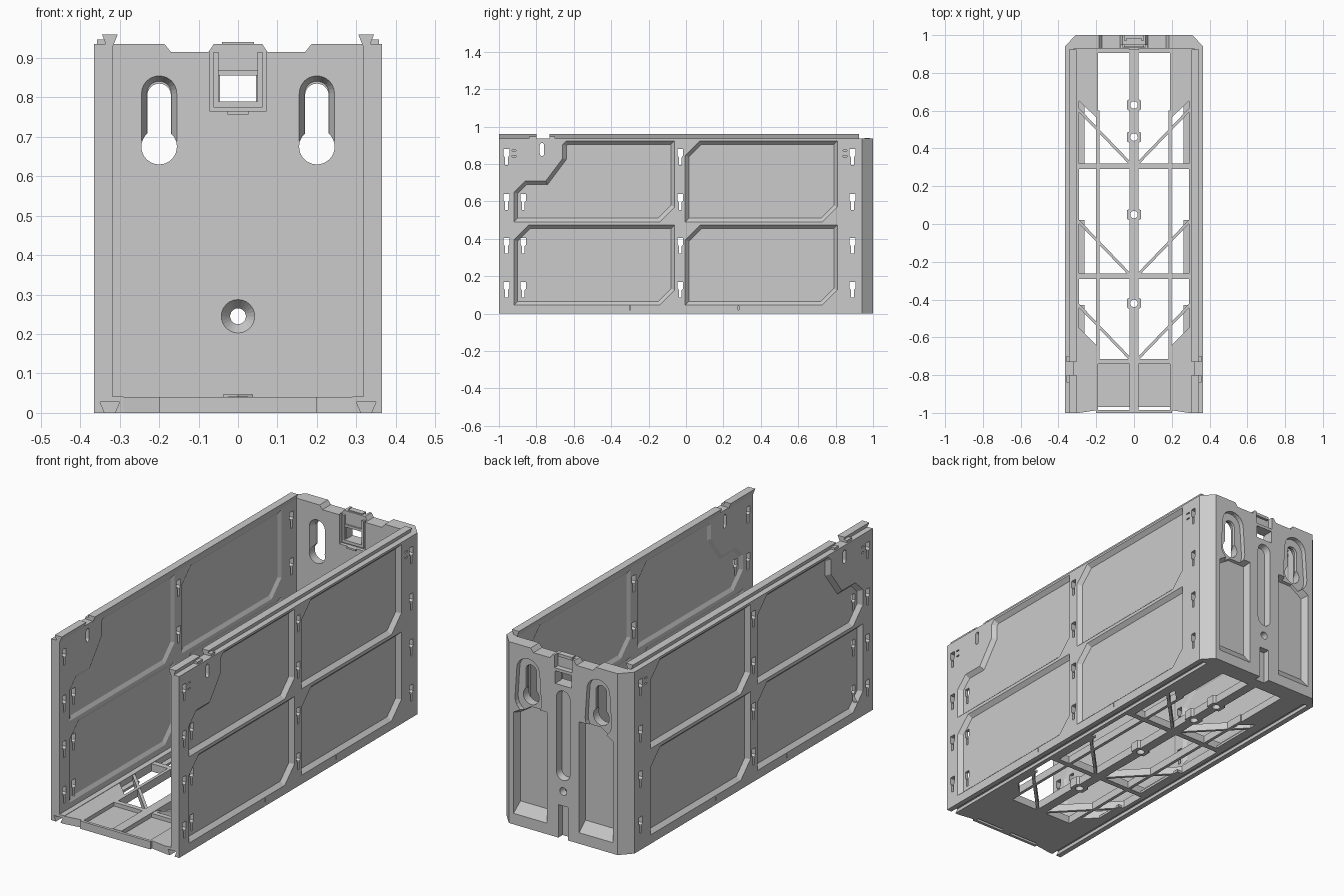
import bpy, bmesh, math
from mathutils import Vector

if "Cube" in bpy.data.objects:
    bpy.data.objects.remove(bpy.data.objects["Cube"])


def place(axis, t, u, v):
    return {'x': (t, u, v), 'y': (u, t, v), 'z': (u, v, t)}[axis]


def make(name, prisms):
    """One object from prisms (axis, start, end, outline[, end outline])."""
    bm = bmesh.new()
    for axis, a, b, p, *q in prisms:
        q = q[0] if q else p
        lo = [bm.verts.new(place(axis, a, *c)) for c in p]
        hi = [bm.verts.new(place(axis, b, *c)) for c in q]
        bm.faces.new(lo)
        bm.faces.new(hi)
        n = len(lo)
        for i in range(n):
            j = (i + 1) % n
            bm.faces.new((lo[i], lo[j], hi[j], hi[i]))
    bmesh.ops.recalc_face_normals(bm, faces=bm.faces)
    me = bpy.data.meshes.new(name)
    bm.to_mesh(me)
    bm.free()
    ob = bpy.data.objects.new(name, me)
    bpy.context.collection.objects.link(ob)
    return ob


def cut(ob, *groups):
    """Subtract each group of prisms in turn and bake the result."""
    for g in groups:
        tool = make("cutter", g)
        tool.hide_render = True
        m = ob.modifiers.new("cut", 'BOOLEAN')
        m.operation, m.solver, m.object = 'DIFFERENCE', 'EXACT', tool
        dg = bpy.context.evaluated_depsgraph_get()
        me = bpy.data.meshes.new_from_object(ob.evaluated_get(dg))
        ob.modifiers.clear()
        ob.data = me
        bpy.data.objects.remove(tool)


def rect(u0, u1, v0, v1):
    return [(u0, v0), (u1, v0), (u1, v1), (u0, v1)]


def arc(u, v, r, a0, a1, n=12):
    return [(u + r * math.cos(math.radians(a0 + (a1 - a0) * i / n)),
             v + r * math.sin(math.radians(a0 + (a1 - a0) * i / n))) for i in range(n + 1)]


def circle(u, v, r, n=24):
    return arc(u, v, r, 0, 360 - 360 / n, n - 1)


def flip(p, s):
    return [(s * u, v) for u, v in p]


def inset(p, d):
    """Move every edge of a counter-clockwise outline inward by d."""
    out = []
    for i, c in enumerate(p):
        a, b, c2 = Vector(p[i - 1]), Vector(c), Vector(p[(i + 1) % len(p)])
        e, f = (b - a).normalized(), (c2 - b).normalized()
        n1, n2 = Vector((-e.y, e.x)), Vector((-f.y, f.x))
        out.append(tuple(b + (n1 + n2) * d / (1 + n1.dot(n2))))
    return out


def panel(y0, y1, z0, z1, mirrored, stair=False):
    """Panel outline with two cut corners, or a stepped front top corner."""
    c = .08
    low = [(y0 + c, z0), (y1, z0)] if mirrored else [(y0, z0), (y1 - c, z0), (y1, z0 + c)]
    top = [(y1, z1 - c), (y1 - c, z1)] if mirrored else [(y1, z1)]
    if stair:
        top += [(-.64, z1), (-.66, z1 - .02), (-.66, .83), (-.75, .71), (-.86, .71), (y0, .65)]
    else:
        top += [(y0, z1)] if mirrored else [(y0 + c, z1), (y0, z1 - c)]
    return low + top + ([(y0, z0 + c)] if mirrored else [])


def panels(x0, x1, mirrored, zb):
    outlines = [panel(-.92, -.06, zb, .475, mirrored), panel(-.005, .81, zb, .475, mirrored),
                panel(-.92, -.06, .49, .925, mirrored, True),
                panel(-.005, .81, .49, .925, mirrored)]
    return [('x', x0, x1, p, inset(p, .02)) for p in outlines]


def hook(y, z):
    """Small slot, wide above and narrow below."""
    return [(y - .007, z - .045), (y + .007, z - .045), (y + .007, z - .005), (y + .015, z + .005),
            (y + .015, z + .04), (y - .015, z + .04), (y - .015, z + .005), (y - .007, z - .005)]


# Side walls with floor flange, lower dovetail groove and upper dovetail rail
wall = [(.29, 0), (.312, 0), (.30, .028), (.35, .028), (.338, 0), (.365, 0),
        (.365, .935), (.318, .935), (.318, .042), (.29, .042)]
rail = [(.317, .93), (.333, .93), (.345, .96), (.305, .96)]
slots = [(y, z) for y in (-.96, -.87, -.03, .89) for z in (.84, .6, .365, .13)
         if (y, z) != (-.87, .84)]
for s, side in ((1, "right"), (-1, "left")):
    w = make(side + "_wall", [('y', -1, .93, flip(wall, s))])
    through = [('x', s * .3, s * .4, hook(y, z)) for y, z in slots]
    through.append(('x', s * .3, s * .4,
                    arc(-.77, .9, .012, 0, 180, 8) + arc(-.77, .855, .012, 180, 360, 8)))
    ticks = [('x', s * .355, s * .38, rect(y - .01, y + .01, z, z + .007))
             for y in (-.92, .85) for z in (.838, .868)]
    ticks += [('x', s * .355, s * .38, rect(y - .003, y + .003, .02, .04)) for y in (-.3, .28)]
    cut(w, panels(s * .366, s * .345, s < 0, .045), panels(s * .317, s * .328, s > 0, .07),
        through, ticks)
    make(side + "_top_rail", [('y', -1, -.80, flip(rail, s)), ('y', -.73, .925, flip(rail, s))])
    make(side + "_clip", [('z', .93, .947, flip(rect(.328, .358, y0, y1), s))
                          for y0, y1 in ((-.84, -.80), (-.73, -.70))])

# Back wall with corner chamfers
back = make("back_wall", [('z', 0, .935, [(-.365, .93), (.365, .93), (.365, .94), (.31, 1),
                                          (-.31, 1), (-.365, .94)])])
top_dips, keyholes, flares, pockets, channels = [], [], [], [], []
for s in (1, -1):
    top_dips.append(('y', .9, 1.1, flip([(.058, .94), (.075, .915), (.17, .915), (.19, .94)], s)))
    x = s * .2
    keyholes.append(('y', .9, 1.1, arc(x, .805, .03, 0, 180) + arc(x, .675, .045, 132, 408, 24)))
    flares.append(('y', .925, .96, arc(x, .81, .047, 0, 180) + [(x - .047, .69), (x + .047, .69)],
                   arc(x, .81, .031, 0, 180) + [(x - .031, .69), (x + .031, .69)]))
    pockets.append(('y', .975, 1.01, arc(x, .81, .065, 0, 180) + arc(x, .66, .075, 180, 360)))
    # long channels under the keyholes, with a sloped foot
    channels.append(('y', 1.005, .962, flip([(.09, .05), (.285, .05), (.285, .58), (.2, .63), (.09, .63)], s),
                     flip([(.10, .11), (.27, .11), (.27, .57), (.2, .615), (.10, .615)], s)))
latch_pocket = [('y', .92, .948, rect(-.072, .072, .765, .95))]
centre_slot = arc(0, .725, .04, 0, 180) + arc(0, .34, .04, 180, 360)
centre = [('y', 1.01, .965, centre_slot, inset(centre_slot, .008)),
          ('y', .965, 1.01, rect(-.028, .028, -.01, .17)),
          ('y', .972, 1.01, rect(-.05, .05, .87, .95))]
holes = [('y', .9, 1.1, rect(-.046, .046, .79, .855)), ('y', .9, 1.1, circle(0, .245, .02))]
sink = [('y', .928, .96, circle(0, .245, .044), circle(0, .245, .019))]
cut(back, top_dips, channels, pockets, latch_pocket, centre, holes, keyholes, flares, sink)

# Latch frame in the middle of the back wall
make("latch_frame", [('y', .935, .95, rect(s * .056 - .006, s * .056 + .006, .79, .915)) for s in (1, -1)]
     + [('y', .935, .95, rect(-.062, .062, .775, .79)), ('y', .92, .932, rect(-.026, .026, .757, .766)),
        ('y', .94, .95, rect(-.05, .05, .855, .868)), ('y', .955, .985, rect(-.04, .04, .925, .94))])

# Floor lattice
H = .04
floor = [('z', 0, H, rect(-.29, .29, .905, .93)), ('z', 0, H, rect(-.29, .29, .29, .32)),
         ('z', 0, H, rect(-.29, .29, -.29, -.262)), ('z', 0, H, rect(-.2, .2, -.74, -.715)),
         ('z', 0, H, rect(-.2, .2, -1, -.985))]
for s in (1, -1):
    floor += [('z', 0, H, flip([(.19, .555), (.29, .65), (.29, .905), (.19, .905)], s)),
              ('z', 0, H, flip([(.19, -.985), (.29, -1), (.29, -.55), (.19, -.65)], s)),
              ('z', 0, H, flip(rect(.182, .198, -.74, .6), s)),
              ('z', 0, .02, flip(rect(.02, .19, -.97, -.74), s))]
    for y in (.31, -.28, -.725):
        floor.append(('z', 0, H - .002, flip([(0, y), (.02, y), (.29, y + .28), (.29, y + .302)], s)))
    for y0, y1 in ((.32, .66), (-.265, .02), (-.58, -.43)):
        floor.append(('z', 0, .012, flip(rect(.262, .29, y0, y1), s)))
make("floor_lattice", floor)

# Centre spine and hexagonal screw bosses
ys = (.63, .46, .05, -.42)
screw = [('z', -.1, .1, circle(0, y, .02, 16)) for y in ys]
spine = make("floor_spine", [('z', 0, .042, rect(-.025, .025, -.985, .91))])
bosses = make("screw_bosses", [('z', -.001 + .001, .046, arc(0, y, .044, 30, 330, 5)) for y in ys])
cut(spine, screw)
cut(bosses, screw)
